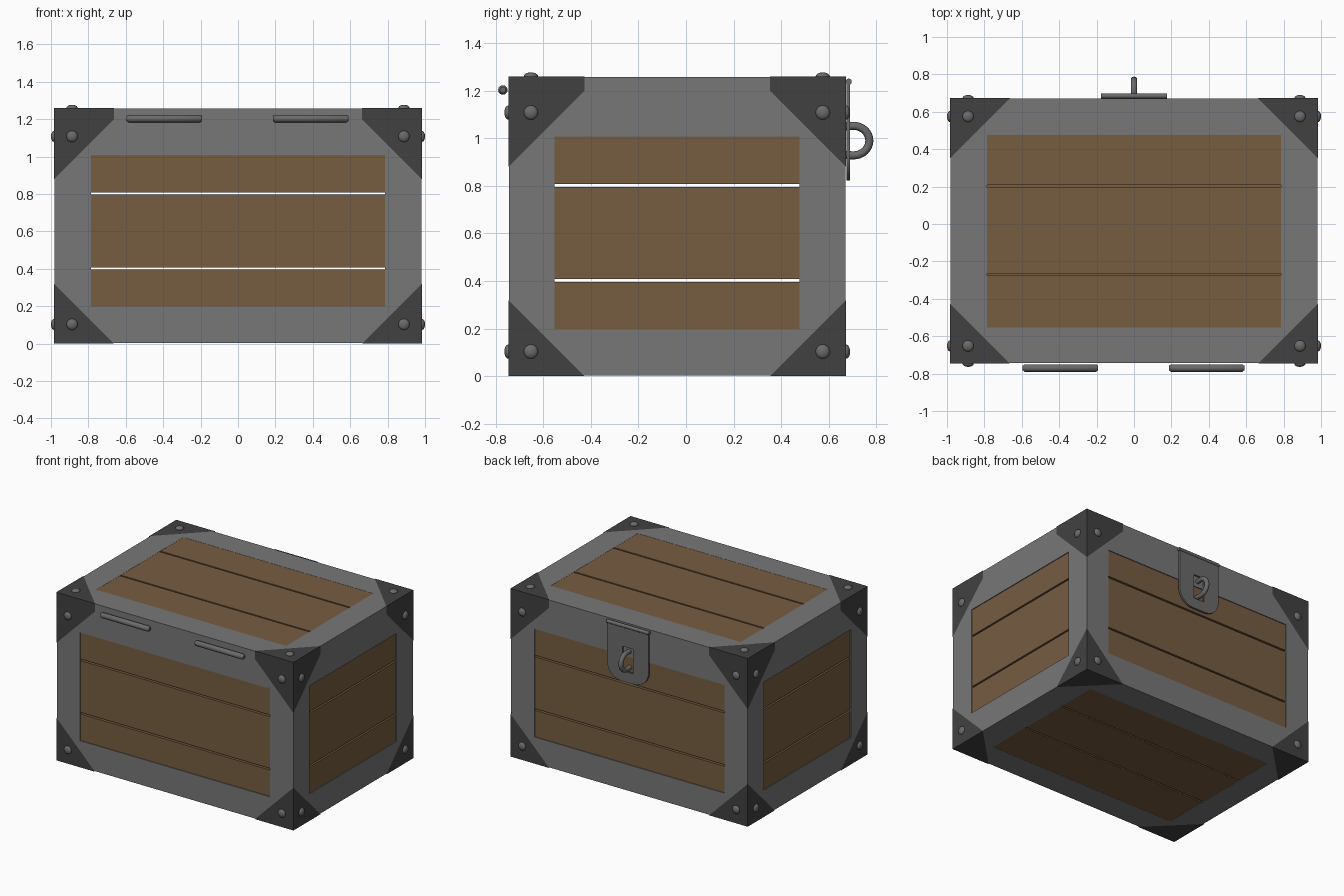
import bpy, bmesh, math
from mathutils import Vector, Matrix

if "Cube" in bpy.data.objects:
    bpy.data.objects.remove(bpy.data.objects["Cube"])


def mat(name, r, g, b):
    m = bpy.data.materials.new(name)
    m.diffuse_color = (r, g, b, 1)
    m.use_nodes = True
    m.node_tree.nodes["Principled BSDF"].inputs["Base Color"].default_value = m.diffuse_color
    return m


GREY = mat("frame grey", 0.185, 0.185, 0.185)
DARK = mat("dark corner metal", 0.053, 0.053, 0.053)
WOOD = mat("brown wood", 0.18, 0.107, 0.053)
METAL = mat("fitting metal", 0.145, 0.145, 0.145)


def obj(name, bm, m, smooth=False):
    me = bpy.data.meshes.new(name)
    bm.to_mesh(me)
    bm.free()
    me.materials.append(m)
    for p in me.polygons:
        p.use_smooth = smooth
    o = bpy.data.objects.new(name, me)
    bpy.context.collection.objects.link(o)
    return o


def box(name, lo, hi, m):
    bm = bmesh.new()
    lo, hi = Vector(lo), Vector(hi)
    d = hi - lo
    bmesh.ops.create_cube(bm, size=1, matrix=Matrix.Translation((lo + hi) / 2) @ Matrix.Diagonal((*d, 1)))
    return obj(name, bm, m)


# outer shell limits and window limits along x, y, z
LO, HI = (-0.983, -0.747, 0.0), (0.983, 0.673, 1.26)
E = 0.003
CUTS = [(LO[0] + E, -0.787, 0.787, HI[0] - E),
        (LO[1] + E, -0.553, 0.477, HI[1] - E),
        (LO[2] + E, 0.198, 1.008, HI[2] - E)]

# frame: keep the cells of a 3x3x3 grid that lie on box edges
cells = {(i, j, k) for i in range(3) for j in range(3) for k in range(3)
         if (i, j, k).count(1) <= 1}
bm = bmesh.new()
for c in cells:
    for a in range(3):
        for s in (-1, 1):
            n = list(c)
            n[a] += s
            if tuple(n) in cells:
                continue
            b, d = (a + 1) % 3, (a + 2) % 3
            vs = []
            for u, w in ((0, 0), (1, 0), (1, 1), (0, 1))[::s]:
                p = [0, 0, 0]
                p[a] = CUTS[a][c[a] + (s > 0)]
                p[b] = CUTS[b][c[b] + u]
                p[d] = CUTS[d][c[d] + w]
                vs.append(bm.verts.new(p))
            bm.faces.new(vs)
bmesh.ops.remove_doubles(bm, verts=bm.verts, dist=1e-5)
bmesh.ops.dissolve_limit(bm, angle_limit=0.01, verts=bm.verts, edges=bm.edges)
obj("frame", bm, GREY)


# planks: three per side with open gaps between them
def planks(name, axis, side, split, gaps, recess):
    outer = CUTS[axis][3] - recess if side > 0 else CUTS[axis][0] + recess
    inner = outer - side * 0.04
    edges = [CUTS[split][1], *gaps, CUTS[split][2]]
    for i in range(3):
        lo = [c[1] for c in CUTS]
        hi = [c[2] for c in CUTS]
        lo[axis], hi[axis] = min(outer, inner), max(outer, inner)
        lo[split] = edges[i] + (0.006 if i > 0 else 0)
        hi[split] = edges[i + 1] - (0.006 if i < 2 else 0)
        box(f"{name}_plank_{i + 1}", lo, hi, WOOD)


planks("front", 1, -1, 2, (0.402, 0.802), 0.006)
planks("back", 1, 1, 2, (0.402, 0.802), 0.006)
planks("left", 0, -1, 2, (0.402, 0.802), 0.006)
planks("right", 0, 1, 2, (0.402, 0.802), 0.006)
planks("lid", 2, 1, 1, (-0.27, 0.202), 0.001)
planks("base", 2, -1, 1, (-0.21, 0.17), 0.001)

# corner guards: three plates meeting at each corner
L = 0.32
for sx in (-1, 1):
    for sy in (-1, 1):
        for sz in (-1, 1):
            s = (sx, sy, sz)
            tip = Vector([HI[i] if s[i] > 0 else LO[i] for i in range(3)])
            step = 0.06 if sz > 0 else 0.0
            shapes = {0: [(0, 0, 0), (0, L, 0), (0, L, step), (0, 0, L + step)],
                      1: [(0, 0, 0), (L, 0, 0), (L, 0, step), (0, 0, L + step)],
                      2: [(0, 0, 0), (L, 0, 0), (0, L, 0)]}
            bm = bmesh.new()
            for a, pts in shapes.items():
                if not step and a != 2:
                    pts = [pts[0], pts[1], pts[3]]
                f = bm.faces.new([bm.verts.new(tip - Vector([s[i] * p[i] for i in range(3)])) for p in pts])
                f.normal_update()
                if f.normal[a] * s[a] < 0:
                    f.normal_flip()
            bmesh.ops.remove_doubles(bm, verts=bm.verts, dist=1e-5)
            obj("corner_guard", bm, DARK)

# rivets: flattened domes on every guard plate except underneath
RX, RY, RZ = (-0.887, 0.887), (-0.652, 0.575), (0.103, 1.108)
for i in range(2):
    for j in range(2):
        for k in range(2):
            idx = (i, j, k)
            for a in range(3):
                if a == 2 and k == 0:
                    continue
                p = [RX[i], RY[j], RZ[k]]
                p[a] = HI[a] if idx[a] else LO[a]
                sc = [0.03, 0.03, 0.03]
                sc[a] = 0.017
                bm = bmesh.new()
                bmesh.ops.create_uvsphere(bm, u_segments=16, v_segments=10, radius=1,
                                          matrix=Matrix.Translation(p) @ Matrix.Diagonal((*sc, 1)))
                obj("rivet", bm, METAL, True)


# rods and bars swept along a path, with rounded ends
def rod(name, pts, r):
    cu = bpy.data.curves.new(name, 'CURVE')
    cu.dimensions = '3D'
    cu.bevel_depth = r
    cu.bevel_resolution = 4
    cu.use_fill_caps = True
    sp = cu.splines.new('POLY')
    sp.points.add(len(pts) - 1)
    for q, p in zip(sp.points, pts):
        q.co = (p[0], p[1], p[2], 1)
        q.radius = p[3] if len(p) > 3 else 1
    return to_mesh(name, cu, 40)


def to_mesh(name, cu, angle):
    o = bpy.data.objects.new(name, cu)
    cu.materials.append(METAL)
    bpy.context.collection.objects.link(o)
    bpy.ops.object.select_all(action='DESELECT')
    bpy.context.view_layer.objects.active = o
    o.select_set(True)
    bpy.ops.object.convert(target='MESH')
    bpy.ops.object.shade_smooth_by_angle(angle=math.radians(angle))
    return bpy.context.object


# hinge barrels on the front
for x0, x1 in ((-0.595, -0.192), (0.187, 0.59)):
    rod("hinge_barrel", [(x0, -0.77, 1.203, 0.6), (x0 + 0.01, -0.77, 1.203, 1),
                         (x1 - 0.01, -0.77, 1.203, 1), (x1, -0.77, 1.203, 0.6)], 0.02)

# hasp plate: rounded outline with a slot, extruded
W, R, ZB, ZT = 0.172, 0.12, 0.822, 1.24
outline = [(-W, ZT), (W, ZT)]
for cx, a0 in ((W - R, 0), (R - W, -90)):
    for i in range(9):
        t = math.radians(a0 - i * 90 / 8)
        outline.append((cx + R * math.cos(t), ZB + R + R * math.sin(t)))
slot = [(-0.045, 0.9), (0.045, 0.9), (0.045, 1.085), (-0.045, 1.085)]
cu = bpy.data.curves.new("hasp_plate", 'CURVE')
cu.dimensions = '2D'
cu.fill_mode = 'BOTH'
cu.extrude = 0.007
for pts in (outline, slot):
    sp = cu.splines.new('POLY')
    sp.points.add(len(pts) - 1)
    for q, p in zip(sp.points, pts):
        q.co = (p[0], p[1], 0, 1)
    sp.use_cyclic_u = True
plate = to_mesh("hasp_plate", cu, 30)
plate.rotation_euler = (math.pi / 2, 0, 0)
plate.location = (0, 0.682, 0)

# hasp pivot and staple loop
rod("hasp_pivot", [(-0.176, 0.684, 1.238), (0.176, 0.684, 1.238)], 0.013)
arc = [(0, 0.66, 0.99 + 0.06)]
for i in range(17):
    t = math.radians(90 - i * 180 / 16)
    arc.append((0, 0.705 + 0.066 * math.cos(t), 0.99 + 0.062 * math.sin(t)))
arc.append((0, 0.66, 0.99 - 0.06))
rod("staple", arc, 0.017)
